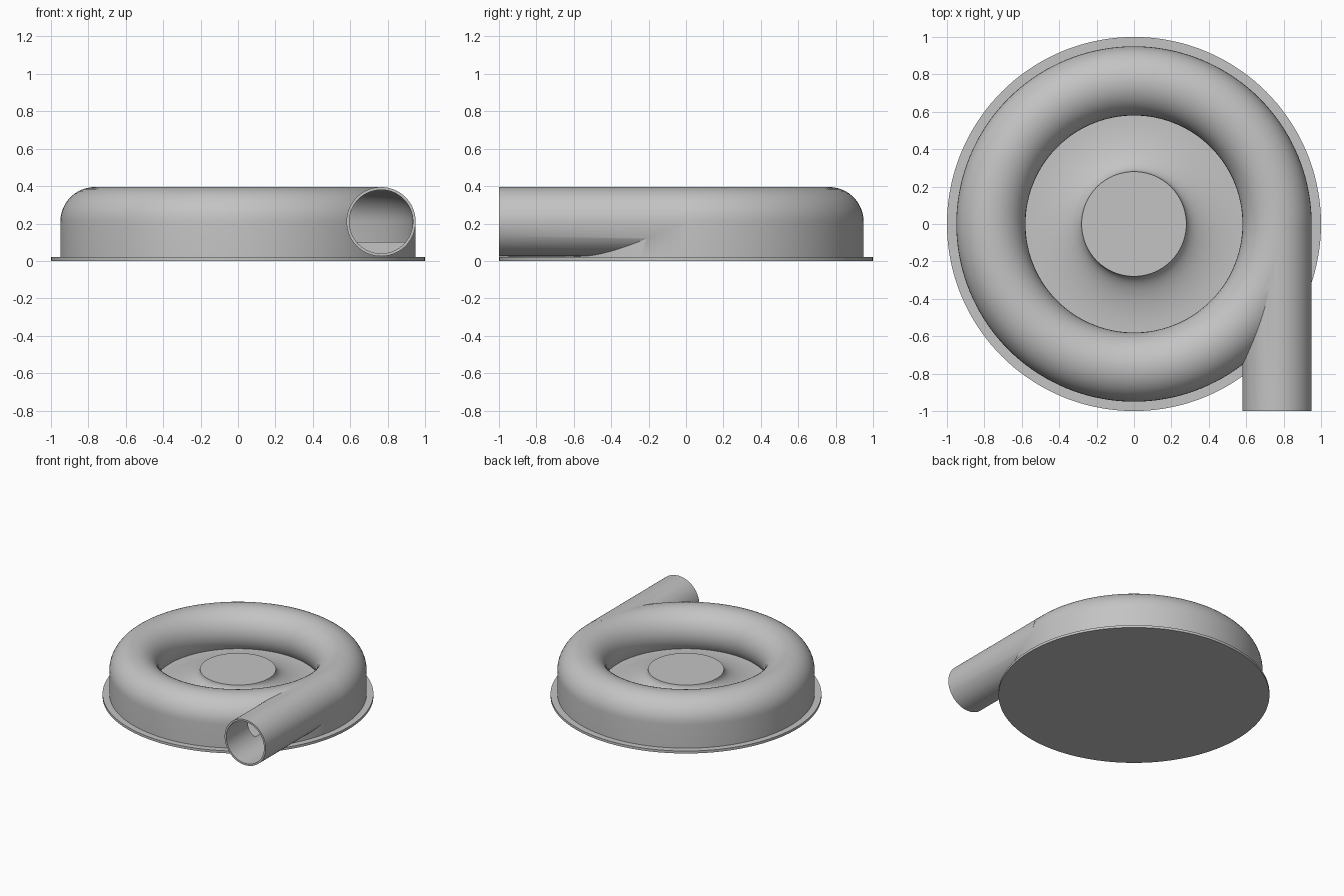
import bpy, bmesh, math
from mathutils import Matrix

cube = bpy.data.objects.get("Cube")
if cube:
    bpy.data.objects.remove(cube, do_unlink=True)

RING, TUBE, BORE, MID = 0.765, 0.185, 0.17, 0.21   # ring radius, tube radii, tube height
FLOOR = 0.10

grey = bpy.data.materials.new("plain grey")
grey.use_nodes = True
colour = (0.55, 0.55, 0.55, 1)
grey.diffuse_color = colour
grey.node_tree.nodes["Principled BSDF"].inputs["Base Color"].default_value = colour


def make_object(name, bm):
    bmesh.ops.recalc_face_normals(bm, faces=bm.faces[:])
    mesh = bpy.data.meshes.new(name)
    bm.to_mesh(mesh)
    bm.free()
    mesh.materials.append(grey)
    obj = bpy.data.objects.new(name, mesh)
    bpy.context.collection.objects.link(obj)
    return obj


def lathe(name, profile, closed=False, steps=144):
    """Revolve (radius, height) points about the z axis."""
    bm = bmesh.new()
    verts = [bm.verts.new((r, 0, z)) for r, z in profile]
    pairs = list(zip(verts, verts[1:]))
    if closed:
        pairs.append((verts[-1], verts[0]))
    edges = [bm.edges.new(p) for p in pairs]
    bmesh.ops.spin(bm, geom=verts + edges, cent=(0, 0, 0), axis=(0, 0, 1),
                   angle=math.tau, steps=steps)
    bmesh.ops.remove_doubles(bm, verts=bm.verts[:], dist=0.0002)
    return make_object(name, bm)


def pipe(name, radius, y0, y1):
    """Solid round bar along y at the outlet position."""
    bm = bmesh.new()
    place = Matrix.Translation((RING, (y0 + y1) / 2, MID)) @ Matrix.Rotation(math.pi / 2, 4, 'X')
    bmesh.ops.create_cone(bm, cap_ends=True, segments=72, radius1=radius, radius2=radius,
                          depth=y1 - y0, matrix=place)
    return make_object(name, bm)


def arch(radius, n=28):
    """Tube section from its outer side over the top and down to the floor inside."""
    end = math.pi + math.asin((MID - FLOOR) / radius)
    return [(RING + radius * math.cos(end * i / n), MID + radius * math.sin(end * i / n))
            for i in range(n + 1)]


def combine(target, tool, operation):
    mod = target.modifiers.new(operation.lower(), 'BOOLEAN')
    mod.operation, mod.object, mod.solver = operation, tool, 'EXACT'
    bpy.context.view_layer.objects.active = target
    bpy.ops.object.modifier_apply(modifier=mod.name)
    bpy.data.objects.remove(tool, do_unlink=True)


# Round base plate
base = lathe("base_plate", [(0, 0), (1, 0), (1, 0.02), (0, 0.02)])

# Ring casing with a tangent outlet pipe, hollowed out
casing = lathe("casing", [(0, 0.01), (RING + TUBE, 0.01)] + arch(TUBE) + [(0, FLOOR)])
combine(casing, pipe("outlet_pipe", TUBE, -1, -0.03), 'UNION')
combine(casing, lathe("cavity", [(RING + BORE, FLOOR)] + arch(BORE), closed=True), 'DIFFERENCE')
combine(casing, pipe("outlet_bore", BORE, -1.1, -0.035), 'DIFFERENCE')

# Flared hub in the middle
flare = [(0.58 - 0.3 * math.sin(t), 0.222 - 0.118 * math.cos(t))
         for t in (math.pi / 2 * i / 16 for i in range(17))]
hub = lathe("hub", [(0, 0.09), (0.58, 0.09)] + flare + [(0, 0.222)])

# Smooth shading with sharp rims
bpy.ops.object.select_all(action='DESELECT')
for obj in (base, casing, hub):
    obj.select_set(True)
bpy.context.view_layer.objects.active = casing
bpy.ops.object.shade_smooth_by_angle(angle=math.radians(30))
